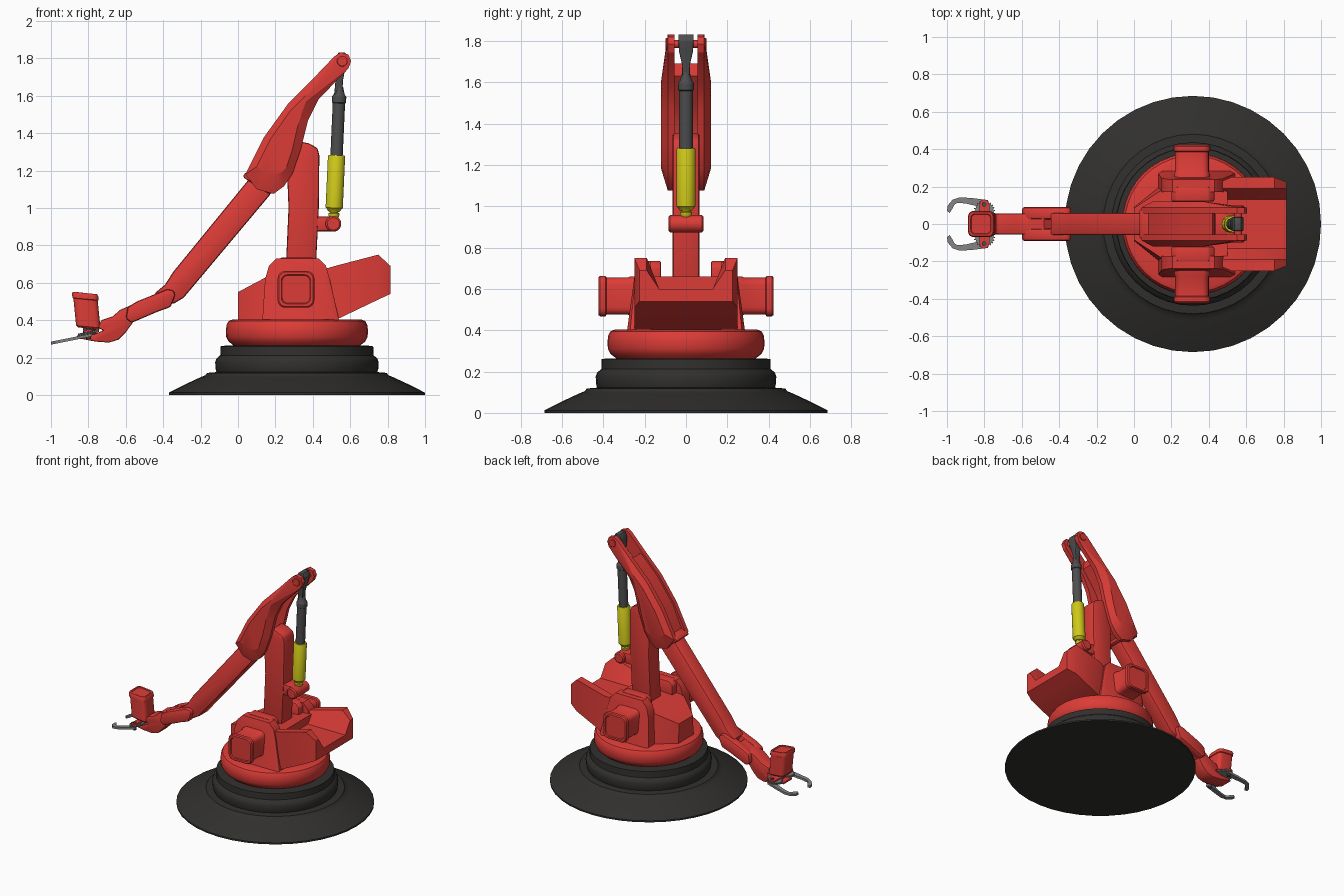
import bpy, bmesh
from math import sin, cos, pi, radians
from mathutils import Vector


def material(name, r, g, b):
    m = bpy.data.materials.new(name)
    m.diffuse_color = (r, g, b, 1)
    return m


RED = material("red_paint", 0.72, 0.045, 0.038)
BLACK = material("black_rubber", 0.03, 0.029, 0.027)
YELLOW = material("yellow_paint", 0.62, 0.58, 0.01)
DARK = material("dark_metal", 0.075, 0.075, 0.075)
GREY = material("claw_metal", 0.22, 0.22, 0.22)


def loft(name, rings, mat, bevel=0.0, segs=2, angle=32):
    """Skin equal-length rings of 3D points, cap both ends, optionally bevel."""
    bm = bmesh.new()
    vs = [[bm.verts.new(p) for p in ring] for ring in rings]
    n = len(vs[0])
    for a, b in zip(vs, vs[1:]):
        for i in range(n):
            j = (i + 1) % n
            bm.faces.new((a[i], a[j], b[j], b[i]))
    bm.faces.new(vs[0])
    bm.faces.new(vs[-1])
    bmesh.ops.recalc_face_normals(bm, faces=bm.faces)
    if bevel:
        sharp = [e for e in bm.edges if e.calc_face_angle(0) > radians(35)]
        bmesh.ops.bevel(bm, geom=sharp, offset=bevel, segments=segs,
                        affect='EDGES', profile=0.5, clamp_overlap=True)
    me = bpy.data.meshes.new(name)
    bm.to_mesh(me)
    bm.free()
    me.materials.append(mat)
    me.shade_smooth()
    me.set_sharp_from_angle(angle=radians(angle))
    ob = bpy.data.objects.new(name, me)
    bpy.context.collection.objects.link(ob)
    return ob


def prism(name, prof, y0, y1, mat=RED, bevel=0.0):
    """Extrude an x-z outline along y."""
    return loft(name, [[(x, y, z) for x, z in prof] for y in (y0, y1)], mat, bevel)


def turned(name, p, q, prof, mat, sides=24, turn=0.0):
    """Turn (distance, radius) pairs around the axis from p towards q."""
    p = Vector(p)
    rot = (Vector(q) - p).to_track_quat('Z', 'Y')
    rings = [[p + rot @ Vector((r * cos(2 * pi * i / sides + turn),
                                r * sin(2 * pi * i / sides + turn), d))
              for i in range(sides)] for d, r in prof]
    return loft(name, rings, mat)


def rounded_square(h, r, n=5):
    pts = []
    for k, (sx, sy) in enumerate(((1, 1), (-1, 1), (-1, -1), (1, -1))):
        for i in range(n):
            a = pi / 2 * (k + i / (n - 1))
            pts.append((sx * (h - r) + r * cos(a), sy * (h - r) + r * sin(a)))
    return pts


CX = 0.315
UP = (CX, 0, 9)

# Flared rubber foot and red turntable
turned("base_foot", (CX, 0, 0), UP,
       [(0, .685), (.012, .685), (.03, .65), (.06, .59), (.095, .515), (.105, .49),
        (.118, .48), (.122, .43), (.14, .435), (.175, .437), (.195, .43), (.212, .41),
        (.26, .408), (.264, .38)], BLACK, 40)
turned("turntable", (CX, 0, 0), UP,
       [(.255, .33), (.27, .345), (.285, .365), (.31, .378), (.345, .38), (.375, .376),
        (.395, .365), (.403, .345), (.403, .2)], RED, 40)

# Turret front body
loft("turret_body", [[(x, -b, .39), (x, b, .39), (x, t, z), (x, -t, z)]
     for x, b, t, z in ((0, .09, .085, .55), (.16, .22, .19, .635), (.5, .25, .22, .66))], RED)

# Rear counterweight with a valley along its middle
loft("counterweight", [[(x, -w, b), (x, w, b), (x, w, t), (x, .19, t), (x, .13, .6),
                        (x, -.13, .6), (x, -.19, t), (x, -w, t)]
     for x, w, b, t in ((.45, .22, .40, .67), (.52, .25, .40, .69), (.75, .25, .51, .75),
                        (.815, .225, .54, .69))], RED)

# Side flanges and square shoulder motors
flange = [(.13, .40), (.145, .62), (.165, .69), (.205, .73), (.43, .73), (.47, .69),
          (.49, .62), (.54, .40)]
for s, side in ((-1, "near"), (1, "far")):
    loft("flange_" + side,
         [[(x, s * .17, z) for x, z in flange],
          [(x, s * (.27 - .1 * (z - .4)), z) for x, z in flange],
          [(.315 + (x - .315) * .88, s * (.285 - .13 * (z - .4)), .40 + (z - .4) * .95)
           for x, z in flange]], RED)
    sq = rounded_square(.1, .04)
    loft("shoulder_motor_" + side,
         [[(.31 + x * k, s * y, .565 + z * k) for x, z in sq]
          for y, k in ((.2, .95), (.27, .95), (.28, .9), (.385, .9), (.39, .98),
                       (.415, .98), (.423, .92), (.423, .78), (.416, .74))], RED)
    prism("hub_cover_" + side, [(.2, .6), (.2, .71), (.23, .735), (.40, .735), (.43, .71),
                                (.43, .6)], s * .12, s * .2, RED, .01)

# Upright column and the lower piston bracket
prism("column", [(.25, .55), (.27, 1.0), (.262, 1.2), (.285, 1.31), (.33, 1.355), (.38, 1.345),
                 (.425, 1.32), (.435, 1.28), (.432, 1.0), (.41, .55)], -.065, .065, RED, .012)
prism("piston_bracket", [(.4, .875), (.51, .875), (.51, .955), (.4, .955)], -.06, .06, RED, .01)
turned("bracket_barrel", (.51, -.085, .915), (.51, 1, .915),
       [(0, .033), (.008, .042), (.162, .042), (.17, .033)], RED)

# Piston: yellow cylinder, grey sleeve and flattened rod end
lo, hi = (.512, 0, .95), (.55, 0, 1.79)
turned("piston_foot", lo, hi, [(0, .025), (.012, .03), (.02, .03), (.025, .022), (.05, .035)], YELLOW)
turned("piston_cylinder", lo, hi, [(.03, .03), (.045, .04), (.05, .046), (.325, .046),
                                   (.332, .042), (.332, .03)], YELLOW)
turned("piston_sleeve", lo, hi, [(.32, .033), (.61, .033), (.614, .038), (.645, .038),
                                 (.66, .028), (.7, .018)], DARK)
loft("piston_rod_end", [[(x - a, -b, z), (x + a, -b, z), (x + a, b, z), (x - a, b, z)]
     for x, a, b, z in ((.535, .022, .02, 1.59), (.541, .02, .018, 1.68), (.548, .026, .034, 1.75),
                        (.555, .032, .037, 1.8), (.555, .018, .037, 1.832))], DARK, .005)

# Upper arm: two bulging side plates, a web along the top and a pin
plate = [(.04, 1.18), (.14, 1.38), (.27, 1.56), (.41, 1.70), (.515, 1.81), (.55, 1.832),
         (.59, 1.82), (.605, 1.785), (.59, 1.745), (.43, 1.58), (.375, 1.47), (.335, 1.31),
         (.29, 1.18), (.245, 1.115), (.19, 1.075), (.10, 1.10)]
crest = [(.10, 1.22), (.175, 1.37), (.28, 1.52), (.33, 1.57), (.36, 1.60), (.37, 1.61),
         (.375, 1.605), (.375, 1.59), (.365, 1.57), (.345, 1.52), (.32, 1.44), (.29, 1.31),
         (.26, 1.22), (.235, 1.19), (.20, 1.18), (.14, 1.19)]
for s, side in ((-1, "near"), (1, "far")):
    loft("upper_arm_plate_" + side,
         [[(x, s * .055, z) for x, z in plate], [(x, s * .088, z) for x, z in plate],
          [(x, s * .12, z) for x, z in crest]], RED, angle=20)
    turned("elbow_pin_cap_" + side, (.558, s * .08, 1.785), (.558, s * 5, 1.785),
           [(0, .03), (.015, .03), (.018, .026)], RED)
turned("elbow_pin", (.558, -.08, 1.785), (.558, 1, 1.785), [(0, .02), (.16, .02)], RED)
prism("upper_arm_web", [(.06, 1.17), (.15, 1.37), (.28, 1.55), (.42, 1.69), (.43, 1.63),
                        (.33, 1.50), (.25, 1.36), (.24, 1.13), (.18, 1.09), (.11, 1.10)], -.06, .06)

# Lower arm, its collar and a raised ridge
prism("lower_arm", [(.08, 1.18), (-.345, .66), (-.39, .59), (-.45, .54), (-.42, .49),
                    (-.34, .49), (-.29, .52), (.18, 1.08)], -.06, .06, RED, .014)
prism("arm_collar", [(.035, 1.185), (.025, 1.165), (.165, 1.075), (.2, 1.08), (.2, 1.15),
                     (.1, 1.22)], -.078, .078, RED, .012)
for s in (-1, 1):
    prism("wrist_cheek", [(-.38, .565), (-.345, .56), (-.335, .535), (-.36, .47), (-.43, .445),
                          (-.57, .385), (-.6, .41), (-.59, .47), (-.54, .50)],
          s * .025, s * .09, RED, .012)
prism("wrist_core", [(-.48, .52), (-.40, .46), (-.57, .385), (-.60, .42), (-.58, .475)], -.05, .05)

# Curved hand below the gripper motor
prism("hand", [(-.56, .485), (-.63, .455), (-.67, .42), (-.73, .40), (-.75, .36), (-.72, .345),
               (-.77, .325), (-.86, .32), (-.865, .305), (-.76, .285), (-.69, .28), (-.64, .295),
               (-.60, .335), (-.56, .39)], -.055, .055, RED, .01)

# Gripper motor, tilted slightly
loft("gripper_motor", [[(-.80 - .1 * (z - .36) + px * k, py * k, z - .09 * px)
                        for px, py in rounded_square(.07, .03)]
     for z, k in ((.355, .8), (.365, .93), (.51, .93), (.513, 1), (.535, 1), (.545, .93),
                  (.545, .78), (.54, .73))], RED)
turned("motor_spindle", (-.79, 0, .30), (-.795, 0, .4), [(0, .035), (.075, .035)], DARK)


def flat(name, pts, z, t, mat):
    """Flat plate in x-y that follows the gripper's slope."""
    return loft(name, [[(x, y, z + .2 * (x + .8) + dz) for x, y in pts] for dz in (0, t)], mat)


# Toothed gears, red links and hooked claws, mirrored across y = 0
claw = [(-.78, .128), (-.86, .138), (-.93, .143), (-.97, .13), (-.995, .10), (-1, .07), (-.985, .06),
        (-.97, .065), (-.96, .085), (-.945, .095), (-.90, .092), (-.85, .08), (-.79, .08)]
for s, side in ((-1, "near"), (1, "far")):
    teeth = 22
    gear = [((-.80 + r * cos(a)), s * (.07 + r * sin(a)))
            for i in range(teeth * 4)
            for a, r in [(2 * pi * i / (teeth * 4), .056 if i % 4 < 2 else .048)]]
    flat("gear_" + side, gear, .325, .014, GREY)
    thin = [(x, s * (y if i < 7 else y + .018)) for i, (x, y) in enumerate(claw)]
    flat("claw_" + side, thin, .309, .016, GREY)
    link = [(-.80 + .026 * cos(a), s * (.105 + .026 * sin(a)))
            for a in [pi * i / 8 for i in range(9)]]
    link += [(-.80 + .03 * cos(a), s * (.02 + .03 * sin(a)))
             for a in [pi + pi * i / 8 for i in range(9)]]
    flat("link_" + side, link, .338, .012, RED)
    turned("link_bolt_" + side, (-.80, s * .105, .30), (-.80, s * .105, 1),
           [(0, .013), (.058, .013)], DARK, 12)
